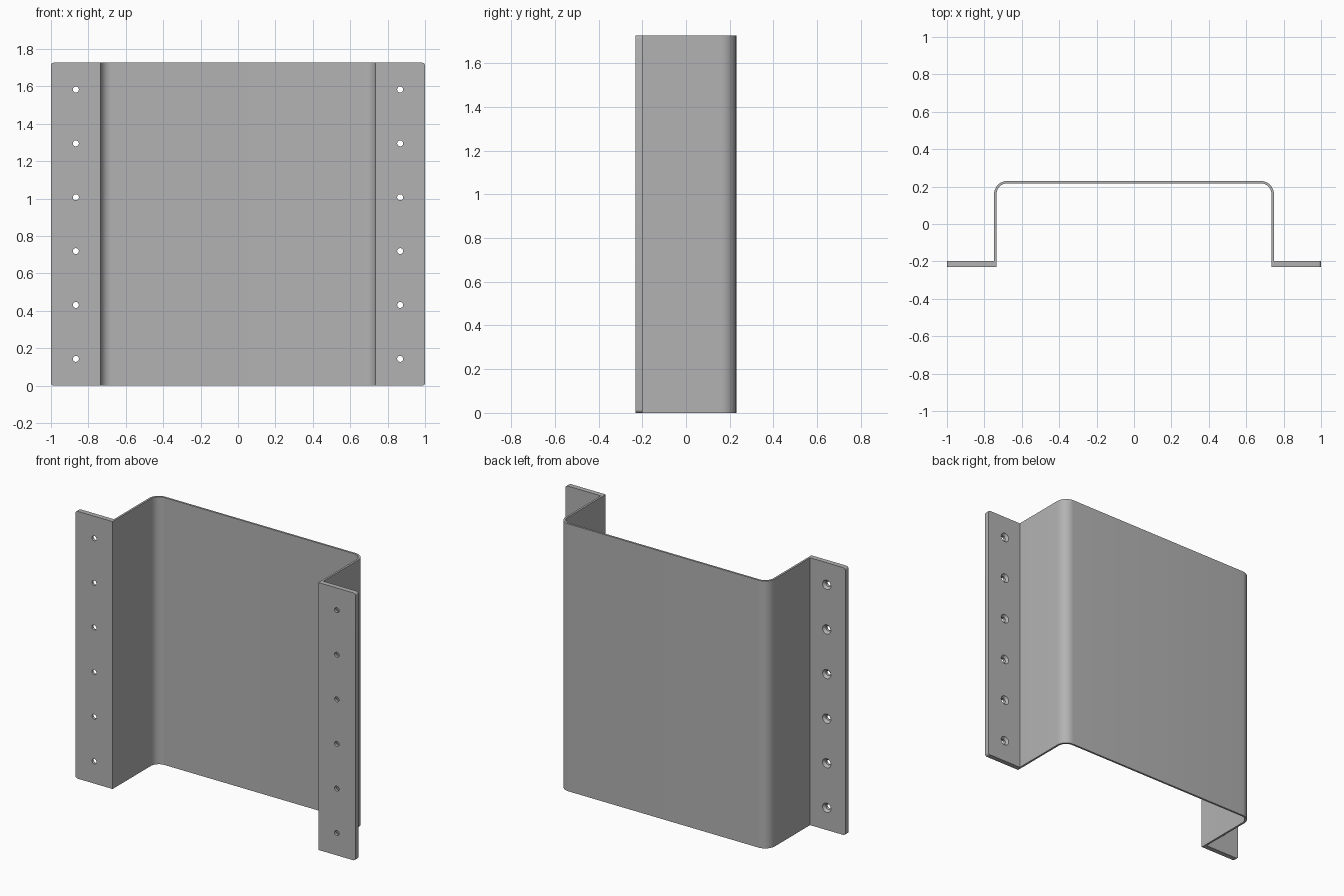
import bpy, bmesh, math

if "Cube" in bpy.data.objects:
    bpy.data.objects.remove(bpy.data.objects["Cube"])

H = 1.727                      # height of the bracket
Y0, Y1 = -0.23, 0.23           # front and back limits
FLANGE_Y = -0.198              # back face of the mounting flanges
OUT, INN = 0.748, 0.735        # outer and inner faces of the side walls
WALL = OUT - INN
R = 0.07                       # outer bend radius

steel = bpy.data.materials.new("grey_steel")
steel.diffuse_color = (0.45, 0.45, 0.45, 1)
steel.use_nodes = True
steel.node_tree.nodes["Principled BSDF"].inputs["Base Color"].default_value = steel.diffuse_color


def arc(r, n=10):
    """Right-hand bend, from the side wall round to the back panel."""
    cx, cy = OUT - R, Y1 - R
    return [(cx + r * math.cos(a), cy + r * math.sin(a))
            for a in (math.pi / 2 * i / n for i in range(n + 1))]


def mirror(points):
    return [(-x, y) for x, y in reversed(points)]


# Folded plate: closed hat-shaped profile, extruded upwards
outer = [(1, Y0), (1, FLANGE_Y), (OUT, FLANGE_Y)] + arc(R)
inner = [(INN, Y0)] + arc(R - WALL)
profile = outer + mirror(outer) + list(reversed(mirror(inner))) + list(reversed(inner))

bm = bmesh.new()
base = bm.faces.new([bm.verts.new((x, y, 0)) for x, y in profile])
ext = bmesh.ops.extrude_face_region(bm, geom=[base])
bmesh.ops.translate(bm, vec=(0, 0, H),
                    verts=[g for g in ext["geom"] if isinstance(g, bmesh.types.BMVert)])
# Round the outer corners of the flanges
corners = [e for e in bm.edges
           if all(abs(abs(v.co.x) - 1) < 1e-4 for v in e.verts)
           and abs(e.verts[0].co.z - e.verts[1].co.z) < 1e-4]
bmesh.ops.bevel(bm, geom=corners, offset=0.015, segments=4, profile=0.5, affect='EDGES')
bmesh.ops.recalc_face_normals(bm, faces=bm.faces)
mesh = bpy.data.meshes.new("bracket")
bm.to_mesh(mesh)
bm.free()
bracket = bpy.data.objects.new("bracket", mesh)
bpy.context.collection.objects.link(bracket)
mesh.materials.append(steel)

# Cutter for the screw holes: straight bore with a countersink at the back
stations = [(Y0 - 0.02, 0.016), (FLANGE_Y - 0.015, 0.016),
            (FLANGE_Y, 0.03), (FLANGE_Y + 0.01, 0.039)]
SIDES = 24
bm = bmesh.new()
for side in (-1, 1):
    for k in range(6):
        cx, cz = side * 0.867, H / 2 + (k - 2.5) * 0.288
        rings = [[bm.verts.new((cx + r * math.cos(2 * math.pi * i / SIDES), y,
                                cz + r * math.sin(2 * math.pi * i / SIDES)))
                  for i in range(SIDES)] for y, r in stations]
        for a, b in zip(rings, rings[1:]):
            for i in range(SIDES):
                j = (i + 1) % SIDES
                bm.faces.new((a[i], a[j], b[j], b[i]))
        bm.faces.new(rings[0])
        bm.faces.new(rings[-1])
bmesh.ops.recalc_face_normals(bm, faces=bm.faces)
cut_mesh = bpy.data.meshes.new("hole_cutter")
bm.to_mesh(cut_mesh)
bm.free()
cut_mesh.materials.append(steel)
cutter = bpy.data.objects.new("hole_cutter", cut_mesh)
bpy.context.collection.objects.link(cutter)
cutter.hide_render = True

# Cut the holes and smooth the bends
bpy.context.view_layer.objects.active = bracket
bracket.select_set(True)
cut = bracket.modifiers.new("screw_holes", 'BOOLEAN')
cut.operation = 'DIFFERENCE'
cut.solver = 'EXACT'
cut.object = cutter
bpy.ops.object.modifier_apply(modifier=cut.name)
bpy.data.objects.remove(cutter)
bpy.ops.object.shade_smooth_by_angle(angle=math.radians(30))
